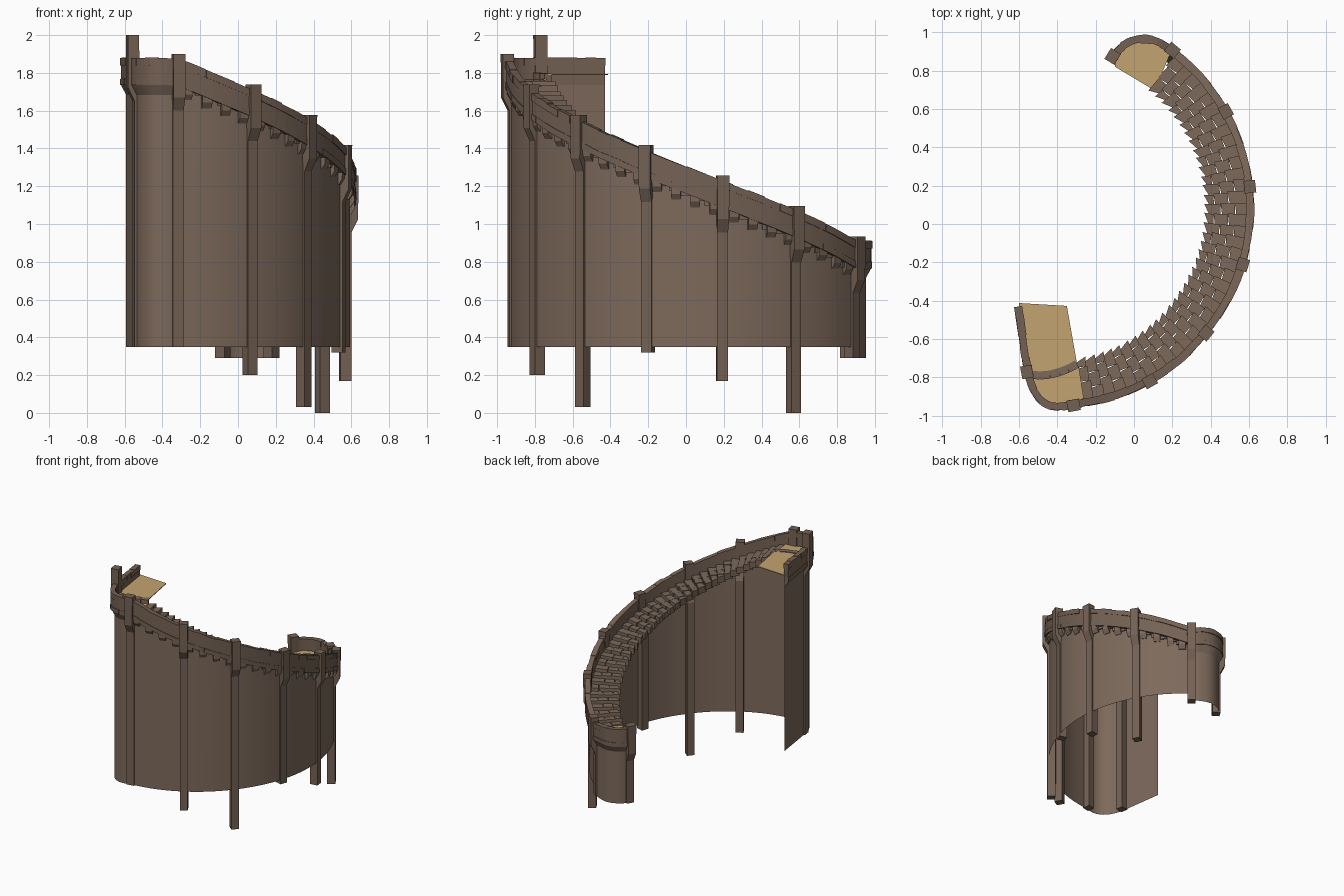
import bpy, bmesh, math, random
from mathutils import Vector

if "Cube" in bpy.data.objects:
    bpy.data.objects.remove(bpy.data.objects["Cube"])

random.seed(4)
CX, CY = -0.415, 0.06                      # centre of the big stair curve


def material(name, rgb):
    m = bpy.data.materials.new(name)
    m.diffuse_color = (*rgb, 1)
    m.use_nodes = True
    m.node_tree.nodes["Principled BSDF"].inputs["Base Color"].default_value = m.diffuse_color
    return m


STONE = material("brown stone", (0.205, 0.142, 0.105))
TRIM = material("dark brown stone", (0.175, 0.12, 0.088))
TAN = material("tan floor", (0.553, 0.367, 0.167))


def finish(name, bm, mat, fix=True):
    if fix:
        bmesh.ops.recalc_face_normals(bm, faces=bm.faces[:])
    me = bpy.data.meshes.new(name)
    bm.to_mesh(me)
    bm.free()
    me.materials.append(mat)
    ob = bpy.data.objects.new(name, me)
    bpy.context.collection.objects.link(ob)
    return ob


def loft(bm, rings, closed=True):
    """Join a row of equal rings; closed rings get end caps."""
    vs = [[bm.verts.new(p) for p in r] for r in rings]
    n = len(vs[0])
    for a, b in zip(vs, vs[1:]):
        for i in range(n if closed else n - 1):
            j = (i + 1) % n
            bm.faces.new((a[i], a[j], b[j], b[i]))
    if closed:
        bm.faces.new(vs[0][::-1])
        bm.faces.new(vs[-1])


def radius(a):
    return 1.003 + max(0, a + 37) * 0.0004


def polar(r, a, z):
    t = math.radians(a)
    return Vector((CX + r * math.cos(t), CY + r * math.sin(t), z))


# Guide path along the parapet: x, y and parapet top height
anchors = [Vector(p) for p in ((-0.602, -0.43, 1.88), (-0.58, -0.58, 1.88), (-0.555, -0.75, 1.88),
                               (-0.533, -0.84, 1.88), (-0.485, -0.915, 1.88), (-0.41, -0.95, 1.88))]
anchors += [polar(radius(a), a, 1.87 - 0.965 * (a + 84) / 138) for a in [-84 + 11.5 * i for i in range(13)]]
anchors += [Vector(p) for p in ((0.125, 0.945, 0.91), (0.05, 0.963, 0.91), (-0.025, 0.945, 0.91),
                                (-0.08, 0.905, 0.91), (-0.115, 0.855, 0.91))]
dense = []
ext = [2 * anchors[0] - anchors[1]] + anchors + [2 * anchors[-1] - anchors[-2]]
for i in range(1, len(ext) - 2):
    p0, p1, p2, p3 = ext[i - 1:i + 3]
    for k in range(24):
        t = k / 24
        q = 0.5 * (2 * p1 + (p2 - p0) * t + (2 * p0 - 5 * p1 + 4 * p2 - p3) * t * t
                   + (3 * p1 - p0 - 3 * p2 + p3) * t ** 3)
        if not dense or (q - dense[-1]).xy.length > 0.0095:
            dense.append(q)
dense.append(anchors[-1])
N = len(dense)
normals = []
for i in range(N):
    d = dense[min(i + 1, N - 1)] - dense[max(i - 1, 0)]
    normals.append(Vector((d.y, -d.x, 0)).normalized())


def nearest(x, y):
    return min(range(N), key=lambda i: (dense[i].xy - Vector((x, y))).length)


def at(i, off, dz):
    return dense[i] + normals[i] * off + Vector((0, 0, dz))


def flat(i, off, z):
    p = at(i, off, 0)
    p.z = z
    return p


def ring(i, o0, o1, z0, z1):
    return [at(i, o0, z0), at(i, o1, z0), at(i, o1, z1), at(i, o0, z1)]


i_top = nearest(*polar(radius(-84), -84, 0).xy)
i_low = nearest(*polar(radius(54), 54, 0).xy)

# Tall curved wall sheet, and the deeper wall of the lower turret
for name, a, b, z in (("curved_wall", 0, i_low, 0.35), ("turret_wall", i_low, N - 1, 0.29)):
    bm = bmesh.new()
    idx = list(range(a, b, 3)) + [b]
    loft(bm, [[flat(i, -0.01, z), at(i, -0.01, -0.13)] for i in idx], False)
    ob = finish(name, bm, STONE, False)
    for p in ob.data.polygons:
        p.use_smooth = True

# Solid parapet band
bm = bmesh.new()
loft(bm, [ring(i, -0.014, 0.018, -0.125, -0.03) for i in list(range(0, N - 1, 2)) + [N - 1]])
finish("parapet_band", bm, TRIM)


# Courses of separate blocks on top of and below the band
def course(name, o0, o1, z0, z1, steps, jitter):
    bm = bmesh.new()
    i = 0
    while i < N - 1:
        j = min(N - 1, i + random.choice(steps))
        r = [random.uniform(-jitter, jitter) for _ in range(3)]
        loft(bm, [ring(k, o0 + r[0], o1 + r[1], z0, z1 + r[2])
                  for k in sorted({i, (i + j) // 2, j})])
        i = j
    finish(name, bm, TRIM)


course("parapet_cap_blocks", -0.018, 0.022, -0.04, 0, (4, 5, 6), 0.003)
course("parapet_base_blocks", -0.015, 0.022, -0.145, -0.11, (5, 6, 7), 0.002)

# Sloping corbel under both landings
for name, a, b in (("upper_corbel", 0, i_top), ("lower_corbel", i_low, N - 1)):
    bm = bmesh.new()
    loft(bm, [[at(i, -0.012, -0.2), at(i, 0.02, -0.14), at(i, -0.012, -0.14)]
              for i in list(range(a, b, 2)) + [b]])
    finish(name, bm, STONE)

# Corbel teeth under the stair parapet
bm = bmesh.new()
for i in range(i_top + 2, i_low - 3, 6):
    z = dense[i + 2].z
    rings = []
    for k in (i, i + 3):
        rings.append([flat(k, -0.02, z - 0.12), flat(k, 0.016, z - 0.12),
                      flat(k, 0.014, z - 0.165), flat(k, -0.006, z - 0.195), flat(k, -0.02, z - 0.195)])
    loft(bm, rings)
finish("corbel_teeth", bm, STONE)

# Stair treads: each of staggered stones, with a saw-toothed inner end
STEPS = 38
A0, A1 = -82, 52
da = (A1 - A0) / STEPS
bm = bmesh.new()
for s in range(STEPS):
    a = A0 + s * da
    z = 1.768 - 0.96 * (s + 0.5) / STEPS
    R = radius(a)
    cuts = [0, 0.085, 0.16, 0.235] if s % 2 else [0, 0.05, 0.125, 0.235]
    for c, (u, v) in enumerate(zip(cuts, cuts[1:])):
        r0, r1 = R - 0.235 + u, R - 0.235 + v
        sk = 0.03 if c == 0 else 0.008       # skew of the inner end
        zz = z + random.uniform(-0.003, 0.003)
        tilt = random.uniform(-0.3, 0.3) + 0.6
        outline = [(r0 + sk, a - 0.6), (r1, a - 0.6), (r1, a + da + tilt * 0.3),
                   (r0, a + da + tilt)]
        loft(bm, [[polar(r, t, zz - 0.05) for r, t in outline],
                  [polar(r, t, zz) for r, t in outline]])
finish("stair_treads", bm, STONE)


# Posts: head beside the parapet, tapered bracket, narrow shaft down the wall
def post(name, i, top, bottom, drop=0.23):
    n = normals[i]
    t = Vector((-n.y, n.x, 0))
    base = Vector((dense[i].x, dense[i].y, 0))
    bm = bmesh.new()
    prof = [(0.0, 0.03, 0.029, bottom), (0.0, 0.03, 0.029, top - drop - 0.07),
            (0.035, 0.03, 0.031, top - drop), (0.036, 0.03, 0.033, top)]
    rings = []
    for shift, hr, ht, z in prof:
        c = base + n * (shift - 0.029) + Vector((0, 0, z))
        rings.append([c - n * hr - t * ht, c + n * hr - t * ht, c + n * hr + t * ht, c - n * hr + t * ht])
    loft(bm, rings)
    finish(name, bm, TRIM)


for k, bottom in enumerate((0.35, 0.2, 0.03, 0.32, 0.17, 0.0, 0.29)):
    q = polar(radius(-84 + 23 * k), -84 + 23 * k, 0)
    post(f"stair_post_{k + 1}", nearest(q.x, q.y), 1.9 - 0.161 * k, bottom)
post("upper_corner_post", nearest(-0.55, -0.775), 2.0, 0.35, 0.28)
post("turret_end_post", N - 3, 0.935, 0.29)


# Tan floors
def floor(name, pts, z):
    bm = bmesh.new()
    loft(bm, [[Vector((x, y, z - 0.006)) for x, y in pts], [Vector((x, y, z)) for x, y in pts]])
    finish(name, bm, TAN)


floor("upper_platform", [(-0.6, -0.412), (-0.35, -0.427), (-0.295, -0.74), (-0.38, -0.775),
                         (-0.47, -0.79), (-0.55, -0.785)], 1.795)
i_c = nearest(-0.55, -0.775)
edge = [at(i, -0.005, 0).xy for i in range(i_c, i_top + 1, 3)]
floor("upper_landing", [tuple(p) for p in edge]
      + [tuple(polar(r, -81, 0).xy) for r in (0.98, 0.81)] + [(-0.31, -0.735), (-0.42, -0.78)], 1.768)
edge = [at(i, -0.005, 0).xy for i in range(i_low, N, 3)]
floor("lower_landing", [tuple(p) for p in edge]
      + [(-0.1, 0.82), (0.1, 0.7)] + [tuple(polar(0.9, 52, 0).xy)], 0.812)

# Curved stone step between the upper landing and the platform
bm = bmesh.new()
curve = [Vector((-0.54, -0.785, 0)), Vector((-0.49, -0.79, 0)), Vector((-0.44, -0.785, 0)),
         Vector((-0.39, -0.772, 0)), Vector((-0.345, -0.755, 0)), Vector((-0.297, -0.73, 0))]
for p, q in zip(curve, curve[1:]):
    d = (q - p).normalized()
    n = Vector((-d.y, d.x, 0)) * 0.021
    z = Vector((0, 0, 1.8 + random.uniform(-0.003, 0.003)))
    lo = Vector((0, 0, 1.75))
    loft(bm, [[c - n + lo, c + n + lo, c + n + z, c - n + z] for c in (p, q)])
finish("platform_step", bm, STONE)
